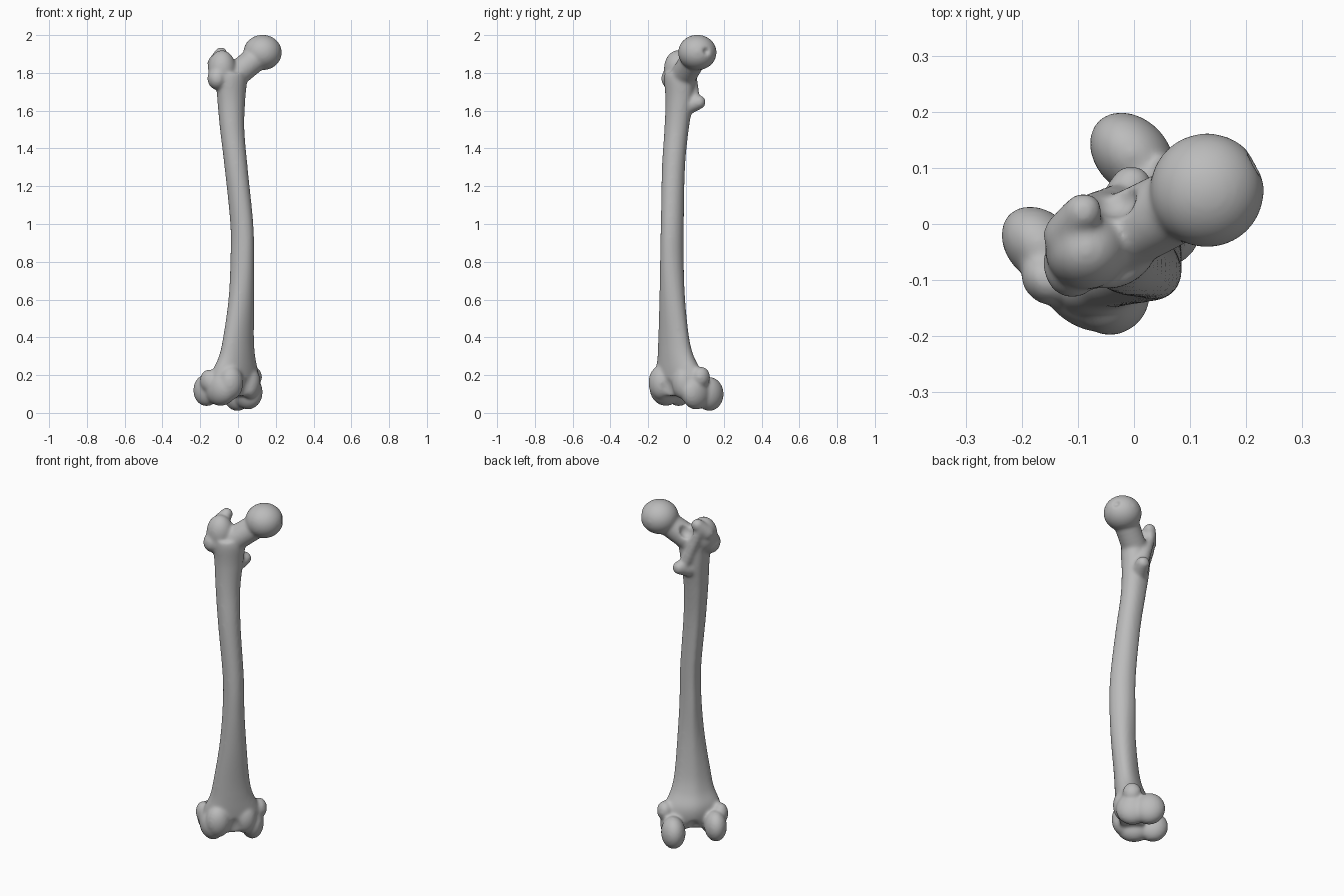
import bpy, bmesh, math
from mathutils import Vector, Matrix

cube = bpy.data.objects.get("Cube")
if cube:
    bpy.data.objects.remove(cube)

S = math.sqrt(0.5)


def knee(u, v, z):
    """Knee frame: u runs across the joint, v runs to its back."""
    return Vector(((u - v) * S, (u + v) * S, z))


TURN = Matrix.Rotation(math.pi / 4, 4, 'Z')


def ellipsoid(bm, centre, radii, turn=Matrix()):
    m = Matrix.Translation(centre) @ turn @ Matrix.Diagonal((*radii, 1))
    bmesh.ops.create_icosphere(bm, subdivisions=4, radius=1, matrix=m)


def limb(bm, p, q, r0, r1, n=9):
    for i in range(n):
        t = i / (n - 1)
        r = r0 + (r1 - r0) * t
        ellipsoid(bm, Vector(p).lerp(Vector(q), t), (r, r, r))


def catmull(a, b, c, d, t):
    return [0.5 * (2 * q + (r - p) * t + (2 * p - 5 * q + 4 * r - s) * t * t
                   + (3 * q - p - 3 * r + s) * t ** 3)
            for p, q, r, s in zip(a, b, c, d)]


def loft(bm, sections, steps=6, sides=40):
    rows = []
    last = len(sections) - 1
    for i in range(last):
        four = [sections[min(max(i + k, 0), last)] for k in (-1, 0, 1, 2)]
        rows += [catmull(*four, s / steps) for s in range(steps)]
    rows.append(sections[-1])
    rings = []
    for z, cu, cv, ru, rv in rows:
        ring = []
        for k in range(sides):
            a = math.tau * k / sides
            # raised ridge down the back of the shaft
            ridge = 1 + 0.13 * max(0, math.sin(a)) ** 10
            ring.append(bm.verts.new(knee(cu + ru * math.cos(a),
                                          cv + rv * ridge * math.sin(a), z)))
        rings.append(ring)
    for a, b in zip(rings, rings[1:]):
        for k in range(sides):
            j = (k + 1) % sides
            bm.faces.new((a[k], a[j], b[j], b[k]))
    bm.faces.new(rings[0][::-1])
    bm.faces.new(rings[-1])


def finish(bm, name):
    mesh = bpy.data.meshes.new(name)
    bmesh.ops.recalc_face_normals(bm, faces=bm.faces)
    bm.to_mesh(mesh)
    bm.free()
    ob = bpy.data.objects.new(name, mesh)
    bpy.context.collection.objects.link(ob)
    return ob


bm = bmesh.new()

# Shaft: z, centre u, centre v, radius u, radius v
loft(bm, [
    (0.09, -0.035, -0.02, 0.13, 0.06),
    (0.15, -0.035, -0.015, 0.16, 0.08),
    (0.22, -0.038, -0.018, 0.148, 0.085),
    (0.30, -0.042, -0.035, 0.115, 0.072),
    (0.40, -0.044, -0.048, 0.096, 0.064),
    (0.60, -0.039, -0.064, 0.073, 0.063),
    (0.80, -0.037, -0.069, 0.059, 0.066),
    (1.00, -0.037, -0.066, 0.056, 0.065),
    (1.30, -0.054, -0.040, 0.060, 0.062),
    (1.50, -0.057, -0.014, 0.066, 0.063),
    (1.65, -0.050, 0.0, 0.077, 0.070),
    (1.76, -0.048, 0.0, 0.088, 0.075),
    (1.80, -0.050, 0.0, 0.085, 0.07)])

# Condyles, kneecap lips and side bumps, in the knee frame
for centre, radii in [
        ((0.085, 0.09, 0.10), (0.065, 0.085, 0.09)),
        ((0.075, 0.0, 0.11), (0.063, 0.09, 0.092)),
        ((-0.145, 0.09, 0.12), (0.06, 0.08, 0.085)),
        ((-0.14, -0.01, 0.13), (0.07, 0.1, 0.093)),
        ((-0.12, -0.07, 0.16), (0.068, 0.06, 0.09)),
        ((0.03, -0.06, 0.16), (0.06, 0.05, 0.085)),
        ((0.115, 0.0, 0.19), (0.042, 0.05, 0.055)),
        ((-0.18, 0.04, 0.17), (0.042, 0.05, 0.06))]:
    ellipsoid(bm, knee(*centre), radii, TURN)

# Ball head and neck
ellipsoid(bm, (0.13, 0.06, 1.908), (0.102, 0.102, 0.094))
limb(bm, (-0.05, -0.03, 1.76), (0.1, 0.045, 1.88), 0.07, 0.067)

# Greater trochanter with its hooked tip
ellipsoid(bm, (-0.085, -0.045, 1.82), (0.074, 0.072, 0.1))
ellipsoid(bm, (-0.11, -0.07, 1.77), (0.052, 0.062, 0.06))
limb(bm, (-0.12, -0.02, 1.85), (-0.09, 0.022, 1.902), 0.042, 0.034)

# Crest and lesser trochanter
limb(bm, (-0.1, 0.015, 1.87), (-0.025, 0.04, 1.67), 0.032, 0.034)
limb(bm, (-0.025, 0.02, 1.63), (-0.005, 0.068, 1.645), 0.046, 0.037)

source = finish(bm, "bone_source")

# Hollows: head pit, fossa behind the neck, groove and notch of the knee
bm = bmesh.new()
ellipsoid(bm, (0.222, 0.112, 1.915), (0.022, 0.022, 0.022))
ellipsoid(bm, (-0.035, 0.045, 1.86), (0.04, 0.035, 0.045))
ellipsoid(bm, knee(-0.03, 0.12, 0.08), (0.05, 0.09, 0.085), TURN)
ellipsoid(bm, knee(-0.035, -0.12, 0.1), (0.045, 0.04, 0.1), TURN)
cutter = finish(bm, "hollow_cutter")
cutter.hide_render = True


def remesh():
    mod = source.modifiers.new("Remesh", 'REMESH')
    mod.mode = 'VOXEL'
    mod.voxel_size = 0.007


# Merge, hollow out and soften into one continuous surface
remesh()
cut = source.modifiers.new("Hollows", 'BOOLEAN')
cut.operation = 'DIFFERENCE'
cut.object = cutter
remesh()
soft = source.modifiers.new("Soften", 'SMOOTH')
soft.factor = 0.5
soft.iterations = 14
graph = bpy.context.evaluated_depsgraph_get()
mesh = bpy.data.meshes.new_from_object(source.evaluated_get(graph))
bpy.data.objects.remove(source)
bpy.data.objects.remove(cutter)

bone = bpy.data.objects.new("thigh_bone", mesh)
bpy.context.collection.objects.link(bone)
for f in mesh.polygons:
    f.use_smooth = True

grey = bpy.data.materials.new("bone_grey")
grey.use_nodes = True
colour = (0.5, 0.5, 0.5, 1)
grey.diffuse_color = colour
grey.node_tree.nodes["Principled BSDF"].inputs["Base Color"].default_value = colour
mesh.materials.clear()
mesh.materials.append(grey)
